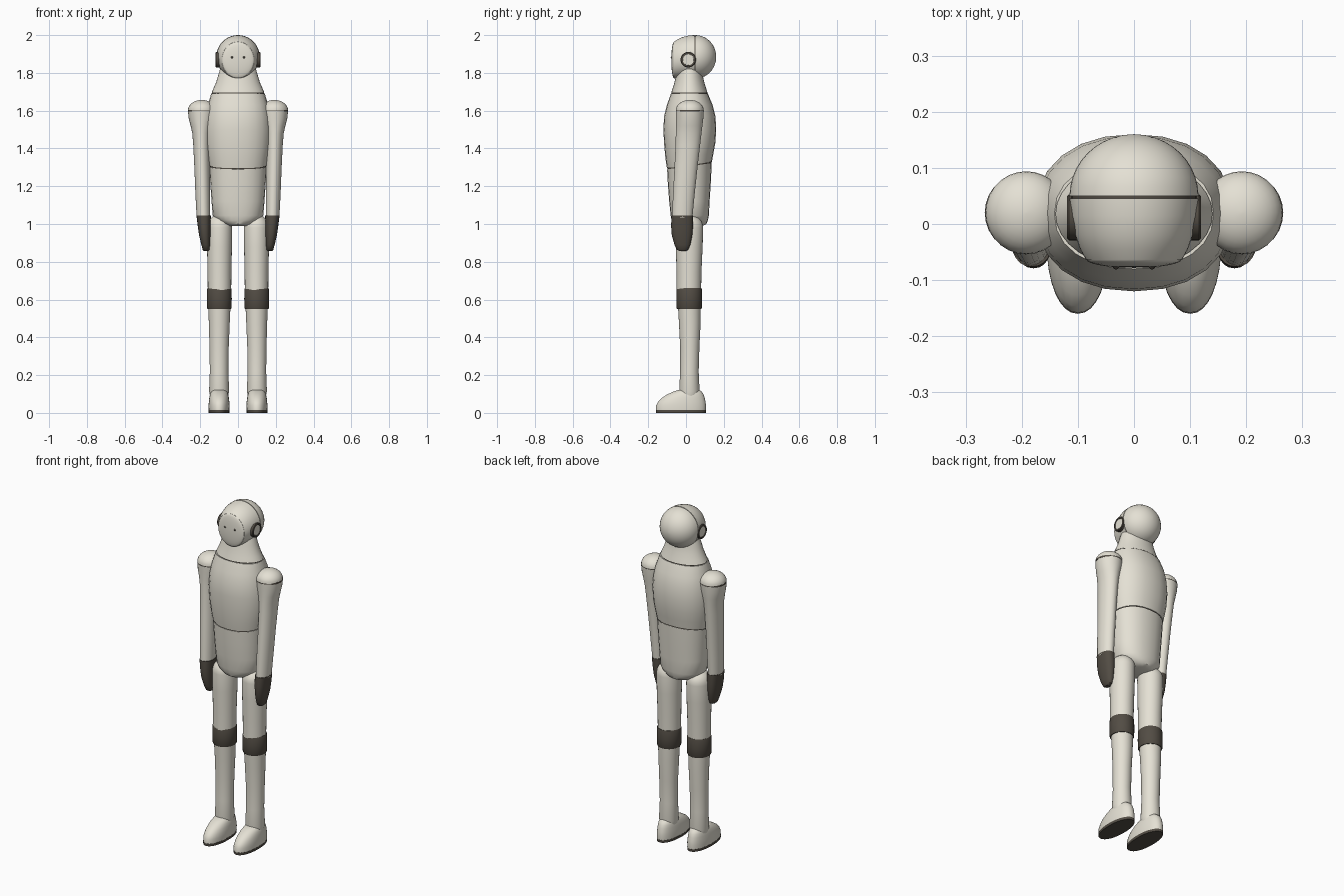
import bpy, bmesh, math
from math import sin, cos, pi


def material(name, rgb):
    m = bpy.data.materials.new(name)
    m.diffuse_color = (*rgb, 1)
    return m


SHELL = material("shell", (0.78, 0.75, 0.66))
DARK = material("dark", (0.085, 0.073, 0.058))


def loft(name, rings, n=24, axis='Z', power=2.0, tilt=0.0, mat=SHELL, mirror=False, angle=35):
    """Skin of stacked ovals. Each ring: (w along axis, centre u, centre v, radius u, radius v[, ring tilt])."""
    bm = bmesh.new()
    loops = []
    for w, cu, cv, ru, rv, *extra in rings:
        slope = extra[0] if extra else tilt
        loop = []
        for i in range(n):
            a = 2 * pi * i / n
            du = ru * math.copysign(abs(cos(a)) ** (2 / power), cos(a))
            dv = rv * math.copysign(abs(sin(a)) ** (2 / power), sin(a))
            u, v, h = cu + du, cv + dv, w + slope * dv
            loop.append(bm.verts.new({'Z': (u, v, h), 'Y': (u, h, v), 'X': (h, u, v)}[axis]))
        loops.append(loop)
    for a, b in zip(loops, loops[1:]):
        for i in range(n):
            bm.faces.new((a[i], a[(i + 1) % n], b[(i + 1) % n], b[i]))
    bm.faces.new(loops[0])
    bm.faces.new(loops[-1])
    bmesh.ops.recalc_face_normals(bm, faces=bm.faces)
    me = bpy.data.meshes.new(name)
    bm.to_mesh(me)
    bm.free()
    me.materials.append(mat)
    ob = bpy.data.objects.new(name, me)
    bpy.context.collection.objects.link(ob)
    bpy.ops.object.select_all(action='DESELECT')
    bpy.context.view_layer.objects.active = ob
    ob.select_set(True)
    bpy.ops.object.shade_smooth_by_angle(angle=math.radians(angle))
    if mirror:
        ob.modifiers.new("mirror", 'MIRROR')
    return ob


def dome(w, height, cu, cv, ru, rv, steps=8):
    """Rings of a half ellipsoid rising from w by height (may be negative)."""
    return [(w + height * sin(t), cu, cv, ru * cos(t), rv * cos(t))
            for t in (pi / 2 * 0.98 * i / steps for i in range(steps + 1))]


# Head: rear skull, seam, front shell, domed face plate
HZ = 1.885
loft("skull_back", dome(0.05, 0.11, 0, HZ, 0.115, 0.115, 10), 40, 'Y')
loft("head_seam", [(0.042, 0, HZ, 0.112, 0.112), (0.053, 0, HZ, 0.112, 0.112)], 40, 'Y', mat=DARK)
loft("skull_front", [(0.045, 0, HZ, 0.115, 0.115), (0.015, 0, 1.884, 0.113, 0.114),
                     (-0.02, 0, 1.88, 0.105, 0.109), (-0.045, 0, 1.874, 0.096, 0.103),
                     (-0.063, 0, 1.868, 0.086, 0.097)], 40, 'Y')
loft("face_plate", dome(-0.063, -0.015, 0, 1.868, 0.085, 0.096), 40, 'Y')
loft("eye", dome(-0.072, -0.009, 0.032, 1.882, 0.007, 0.007, 4), 12, 'Y', mat=DARK, mirror=True)

# Ears: dark ring around a light disc
loft("ear_ring", [(0.095, 0.012, 1.87, 0.041, 0.041), (0.116, 0.012, 1.87, 0.041, 0.041),
                  (0.119, 0.012, 1.87, 0.038, 0.038), (0.119, 0.012, 1.87, 0.031, 0.031),
                  (0.114, 0.012, 1.87, 0.031, 0.031)], 32, 'X', mat=DARK, mirror=True)
loft("ear_disc", [(0.11, 0.012, 1.87, 0.031, 0.031), (0.117, 0.012, 1.87, 0.029, 0.029)],
     32, 'X', mirror=True)

# Neck collar
loft("neck", [(1.695, 0, 0.018, 0.140, 0.096), (1.72, 0, 0.018, 0.129, 0.088),
              (1.75, 0, 0.018, 0.116, 0.079), (1.78, 0, 0.018, 0.107, 0.072),
              (1.82, 0, 0.02, 0.095, 0.065)], 32)
loft("neck_seam", [(1.686, 0, 0.018, 0.138, 0.095), (1.697, 0, 0.018, 0.138, 0.095)], 32, mat=DARK)

# Chest and abdomen, split by a seam that rises towards the back
S = 0.14
loft("chest", [(1.312, 0, 0.018, 0.154, 0.119, S), (1.36, 0, 0.018, 0.163, 0.127, 0.1),
               (1.42, 0, 0.02, 0.172, 0.135, 0.05), (1.5, 0, 0.02, 0.176, 0.140),
               (1.57, 0, 0.02, 0.171, 0.136), (1.63, 0, 0.02, 0.160, 0.121),
               (1.69, 0, 0.018, 0.142, 0.098)], 24, power=2.2)
loft("waist_seam", [(1.300, 0, 0.018, 0.150, 0.116, S), (1.316, 0, 0.018, 0.150, 0.116, S)],
     24, power=2.2, mat=DARK)
loft("abdomen", [(0.99, 0, 0.02, 0.05, 0.07), (1.0, 0, 0.02, 0.082, 0.088),
                 (1.02, 0, 0.02, 0.115, 0.096), (1.045, 0, 0.02, 0.134, 0.101),
                 (1.12, 0, 0.018, 0.140, 0.107), (1.22, 0, 0.018, 0.147, 0.114, 0.08),
                 (1.306, 0, 0.018, 0.153, 0.118, S)], 24, power=2.2)

# Arms: shoulder cap, seam, sleeve leaning forward, mitten hand
loft("shoulder_cap", dome(1.602, 0.055, 0.192, 0.02, 0.073, 0.074), 28, mirror=True)
loft("shoulder_seam", [(1.595, 0.192, 0.02, 0.074, 0.073), (1.604, 0.192, 0.02, 0.074, 0.073)],
     28, mat=DARK, mirror=True)
loft("arm", [(1.035, 0.183, -0.020, 0.036, 0.054), (1.15, 0.186, -0.012, 0.039, 0.057),
             (1.3, 0.190, 0.0, 0.041, 0.061), (1.42, 0.193, 0.010, 0.044, 0.065),
             (1.48, 0.194, 0.014, 0.048, 0.068), (1.52, 0.194, 0.017, 0.057, 0.070),
             (1.56, 0.193, 0.019, 0.068, 0.073), (1.597, 0.192, 0.02, 0.073, 0.074)], 28, mirror=True)
loft("hand", [(0.857, 0.168, -0.018, 0.012, 0.018), (0.864, 0.169, -0.018, 0.018, 0.030),
              (0.89, 0.171, -0.019, 0.023, 0.042), (0.94, 0.176, -0.021, 0.030, 0.054),
              (0.99, 0.179, -0.021, 0.034, 0.058), (1.045, 0.182, -0.020, 0.038, 0.056)],
     24, power=2.3, mat=DARK, mirror=True)

# Legs: thigh with rounded hip, dark knee band, shin
loft("thigh", [(0.65, 0.098, 0.015, 0.062, 0.065), (0.75, 0.098, 0.016, 0.063, 0.066),
               (0.88, 0.098, 0.017, 0.066, 0.071)]
     + dome(0.98, 0.07, 0.098, 0.018, 0.067, 0.073, 6), 28, mirror=True)
loft("knee_band", [(0.55, 0.099, 0.017, 0.062, 0.064), (0.556, 0.099, 0.017, 0.065, 0.067),
                   (0.605, 0.099, 0.017, 0.066, 0.068), (0.654, 0.099, 0.017, 0.065, 0.067),
                   (0.66, 0.099, 0.017, 0.062, 0.065)], 28, mat=DARK, mirror=True)
loft("shin", [(0.09, 0.100, 0.018, 0.048, 0.050), (0.115, 0.100, 0.018, 0.053, 0.054),
              (0.22, 0.100, 0.018, 0.049, 0.049), (0.35, 0.100, 0.020, 0.051, 0.051),
              (0.47, 0.099, 0.020, 0.055, 0.057), (0.56, 0.099, 0.018, 0.059, 0.060)], 28, mirror=True)

# Feet: shoe over a thin dark sole
loft("shoe", [(0.014, 0.100, -0.027, 0.055, 0.132), (0.04, 0.100, -0.026, 0.056, 0.132),
              (0.06, 0.100, -0.022, 0.054, 0.125), (0.08, 0.100, -0.014, 0.052, 0.113),
              (0.098, 0.100, -0.003, 0.048, 0.096), (0.112, 0.100, 0.008, 0.043, 0.076),
              (0.122, 0.100, 0.016, 0.034, 0.055)], 32, power=2.15, mirror=True)
loft("sole", [(0.0, 0.100, -0.027, 0.055, 0.132), (0.015, 0.100, -0.027, 0.056, 0.133)],
     32, power=2.15, mat=DARK, mirror=True)
